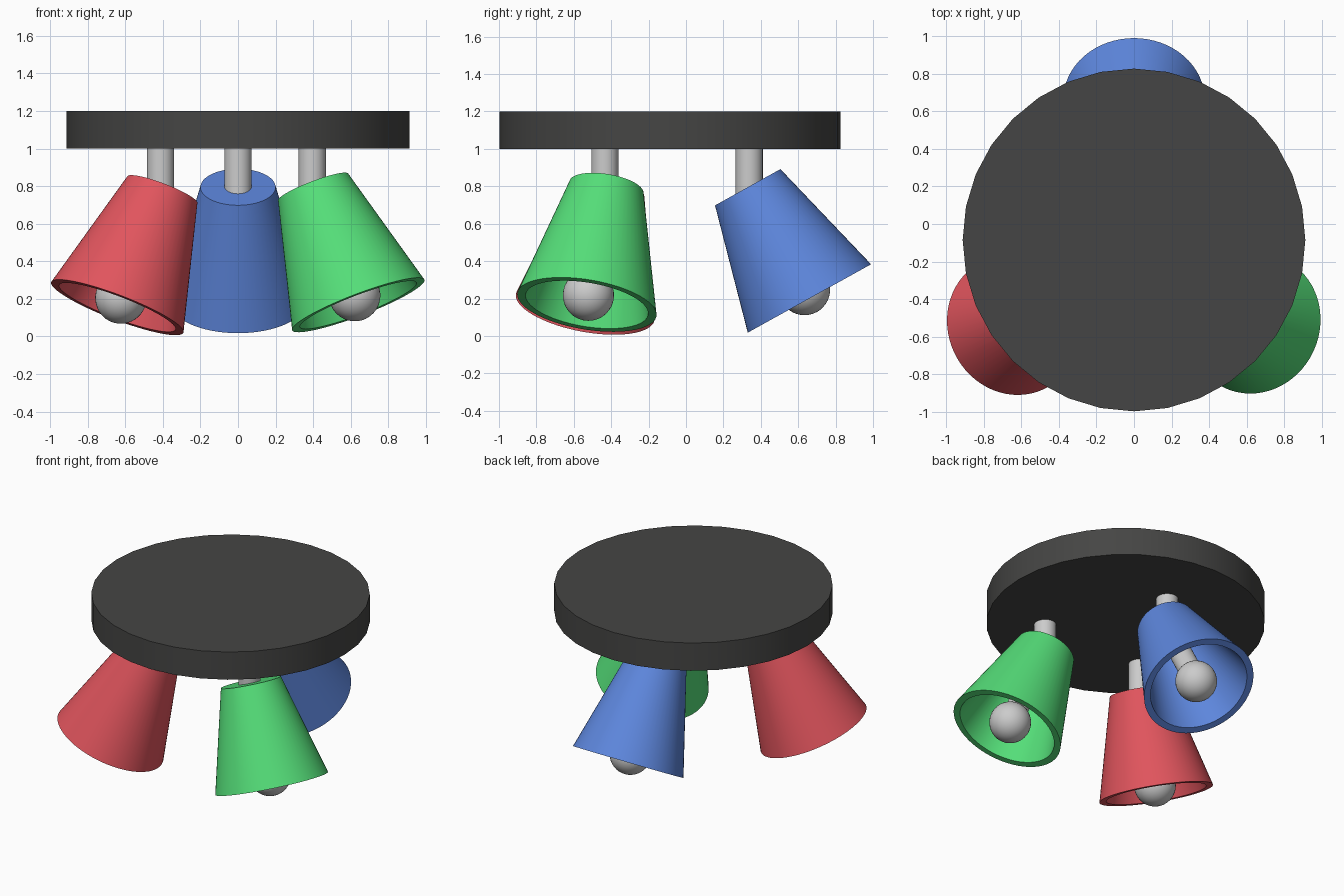
import bpy, bmesh, math
from mathutils import Vector

if "Cube" in bpy.data.objects:
    bpy.data.objects.remove(bpy.data.objects["Cube"])


def material(name, rgb):
    m = bpy.data.materials.new(name)
    m.diffuse_color = (*rgb, 1)
    m.use_nodes = True
    m.node_tree.nodes["Principled BSDF"].inputs["Base Color"].default_value = m.diffuse_color
    return m


def finish(ob, mat=None):
    if mat:
        ob.data.materials.append(mat)
    bpy.ops.object.select_all(action='DESELECT')
    ob.select_set(True)
    bpy.context.view_layer.objects.active = ob
    bpy.ops.object.shade_smooth_by_angle(angle=math.radians(35))


def lathe(name, profile, sides, origin, axis=(0, 0, 1), mat=None):
    """Spin a (radius, height) profile around an axis starting at origin."""
    bm = bmesh.new()
    rings = []
    for r, h in profile:
        if r == 0:
            rings.append([bm.verts.new((0, 0, h))] * sides)
        else:
            rings.append([bm.verts.new((r * math.cos(a), r * math.sin(a), h))
                          for a in (2 * math.pi * i / sides for i in range(sides))])
    for low, high in zip(rings, rings[1:]):
        for i in range(sides):
            j = (i + 1) % sides
            bm.faces.new(list(dict.fromkeys((low[i], low[j], high[j], high[i]))))
    bmesh.ops.recalc_face_normals(bm, faces=bm.faces)
    me = bpy.data.meshes.new(name)
    bm.to_mesh(me)
    bm.free()
    ob = bpy.data.objects.new(name, me)
    bpy.context.collection.objects.link(ob)
    ob.location = origin
    ob.rotation_mode = 'QUATERNION'
    ob.rotation_quaternion = Vector((0, 0, 1)).rotation_difference(Vector(axis))
    finish(ob, mat)
    return ob


# ceiling plate
lathe("ceiling_plate", [(0, 1.0), (0.912, 1.0), (0.912, 1.2), (0, 1.2)], 32,
      (0, -0.085, 0), mat=material("dark", (0.06, 0.06, 0.058)))

# profiles measured down the lamp axis from the top of the shade
LENGTH, WALL = 0.68, 0.045
shade = [(0, 0), (0.2, 0), (0.377, LENGTH), (0.377 - WALL, LENGTH),
         (0.2 - WALL + 0.012, WALL), (0, WALL)]
BALL, BALL_R, NECK_R = 0.92 * LENGTH, 0.137, 0.075
start = math.asin(NECK_R / BALL_R)
bulb = [(0, 0.03), (NECK_R, 0.03)]
for k in range(17):
    a = start + (math.pi - start) * k / 16
    bulb.append((0 if k == 16 else BALL_R * math.sin(a), BALL - BALL_R * math.cos(a)))

# three spot lamps: colour, stem position, shade top centre, shade mouth centre
lamps = [
    ("blue", (0.11, 0.24, 0.72), (0, 0.338), (0, 0.33, 0.795), (0, 0.66, 0.2)),
    ("green", (0.09, 0.73, 0.19), (0.395, -0.434), (0.4, -0.425, 0.795), (0.64, -0.53, 0.168)),
    ("red", (0.75, 0.09, 0.11), (-0.412, -0.434), (-0.403, -0.42, 0.78), (-0.645, -0.54, 0.148)),
]
for name, rgb, (sx, sy), top, mouth in lamps:
    axis = Vector(mouth) - Vector(top)
    lathe(name + "_stem", [(0, 0.73), (0.0725, 0.73), (0.0725, 1.0), (0, 1.0)], 32, (sx, sy, 0))
    lathe(name + "_shade", shade, 64, top, axis, material(name, rgb))
    lathe(name + "_bulb", bulb, 32, top, axis)
